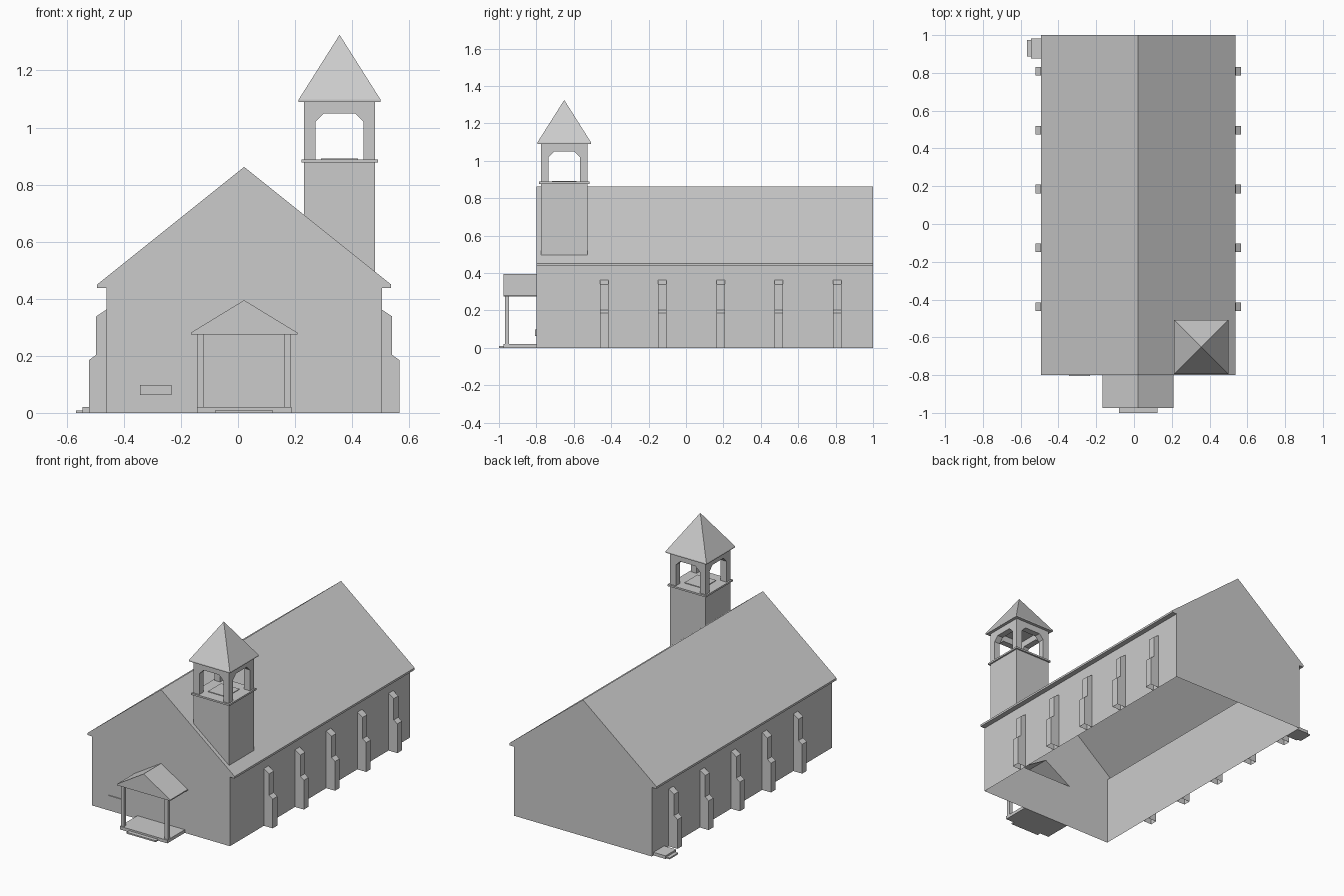
import bpy, bmesh, math

cube = bpy.data.objects.get("Cube")
if cube:
    bpy.data.objects.remove(cube, do_unlink=True)

CX = 0.0215              # centre line of the nave
TX, TY = 0.356, -0.651   # centre of the tower
FRONT, BACK = -0.8, 1.0

stone = bpy.data.materials.new("plain_grey")
stone.use_nodes = True
stone.diffuse_color = (0.6, 0.6, 0.6, 1)
stone.node_tree.nodes["Principled BSDF"].inputs["Base Color"].default_value = (0.6, 0.6, 0.6, 1)


def finish(name, bm, loc=(0, 0, 0), turn=0, mirror=False):
    bmesh.ops.recalc_face_normals(bm, faces=bm.faces)
    mesh = bpy.data.meshes.new(name)
    bm.to_mesh(mesh)
    bm.free()
    mesh.materials.append(stone)
    ob = bpy.data.objects.new(name, mesh)
    ob.location = loc
    ob.rotation_euler.z = turn
    bpy.context.scene.collection.objects.link(ob)
    if mirror:
        ob.modifiers.new("Mirror", 'MIRROR').use_axis[0] = True
    return ob


def prism(name, profile, lo, hi, skip=(), caps=(True, True), **place):
    """Extrude an x-z profile along y; skip lists the profile edges left open."""
    bm = bmesh.new()
    a = [bm.verts.new((x, lo, z)) for x, z in profile]
    b = [bm.verts.new((x, hi, z)) for x, z in profile]
    n = len(profile)
    for i in range(n):
        if i not in skip:
            j = (i + 1) % n
            bm.faces.new((a[i], a[j], b[j], b[i]))
    for ring, wanted in ((a, caps[0]), (b, caps[1])):
        if wanted:
            bm.faces.new(ring)
    return finish(name, bm, **place)


def box(name, x0, x1, y0, y1, z0, z1, **place):
    return prism(name, [(x0, z0), (x1, z0), (x1, z1), (x0, z1)], y0, y1, **place)


def square(name, half, z0, z1):
    return box(name, -half, half, -half, half, z0, z1, loc=(TX, TY, 0))


nave = dict(loc=(CX, 0, 0), mirror=True)

# Nave shell, open underneath
WALL, EAVE, RIDGE = 0.4825, 0.515, 0.862
outline = [(0, 0), (WALL, 0), (WALL, 0.437), (EAVE, 0.437), (EAVE, 0.45), (0, RIDGE)]
prism("nave_shell", outline, FRONT, BACK, skip=(0, 5), caps=(False, True), **nave)

# Front gable wall, open behind the porch roof
bm = bmesh.new()
gable = outline + [(0, 0.393), (0.187, 0.28), (0, 0.28)]
bm.faces.new([bm.verts.new((x, FRONT, z)) for x, z in gable])
bm.normal_update()
for f in bm.faces:
    if f.normal.y > 0:
        f.normal_flip()
mesh = bpy.data.meshes.new("front_gable")
bm.to_mesh(mesh)
bm.free()
mesh.materials.append(stone)
front = bpy.data.objects.new("front_gable", mesh)
front.location.x = CX
bpy.context.scene.collection.objects.link(front)
front.modifiers.new("Mirror", 'MIRROR').use_axis[0] = True

# Stepped buttresses along both sides
step = [(WALL, 0), (0.544, 0), (0.544, 0.185), (0.519, 0.203),
        (0.519, 0.338), (WALL, 0.362)]
for i in range(5):
    y = -0.438 + 0.3115 * i
    prism(f"buttress_{i + 1}", step, y - 0.023, y + 0.023, skip=(0, 5), **nave)

# Porch
prism("porch_roof", [(0, 0.274), (0.187, 0.274), (0.187, 0.281), (0, 0.395)],
      -0.975, FRONT, skip=(3,), caps=(True, False), **nave)
box("porch_post", 0.142, 0.165, -0.967, -0.946, 0.02, 0.274, **nave)
box("porch_floor", -0.166, 0.166, -0.975, FRONT, 0, 0.02, loc=(CX, 0, 0))
box("porch_step", -0.102, 0.102, -1.0, -0.975, 0, 0.009, loc=(CX, 0, 0))

# Wall plaque and side door steps
box("wall_plaque", -0.343, -0.233, FRONT - 0.006, FRONT, 0.062, 0.097)
box("side_landing", -0.545, -0.461, 0.877, 0.983, 0, 0.02)
box("side_step", -0.567, -0.545, 0.888, 0.973, 0, 0.009)

# Tower shaft, cut to the roof slope
HALF, PIER = 0.124, 0.084
slope = (RIDGE - 0.45) / EAVE
roof_z = lambda x: RIDGE - (x + TX - CX) * slope
prism("tower_shaft", [(-HALF, roof_z(-HALF)), (HALF, roof_z(HALF)),
                      (HALF, 0.877), (-HALF, 0.877)],
      -HALF, HALF, skip=(0,), loc=(TX, TY, 0))
square("tower_ledge", 0.134, 0.877, 0.888)
square("belfry_floor", 0.065, 0.888, 0.892)

# Belfry piers and chamfered lintels
lintel = [(-PIER, 1.09), (-PIER, 1.02), (-0.054, 1.05),
          (0.054, 1.05), (PIER, 1.02), (PIER, 1.09)]
for k in range(4):
    spot = dict(loc=(TX, TY, 0), turn=k * math.pi / 2)
    box(f"belfry_pier_{k + 1}", -HALF, -PIER, -HALF, -PIER, 0.888, 1.09, **spot)
    prism(f"belfry_lintel_{k + 1}", lintel, -HALF, -PIER, **spot)

# Tower roof
EDGE = 0.1435
square("tower_eave", EDGE, 1.09, 1.098)
bm = bmesh.new()
base = [bm.verts.new((x * EDGE, y * EDGE, 1.098))
        for x, y in ((-1, -1), (1, -1), (1, 1), (-1, 1))]
tip = bm.verts.new((0, 0, 1.325))
for i in range(4):
    bm.faces.new((base[i], base[(i + 1) % 4], tip))
finish("tower_roof", bm, loc=(TX, TY, 0))
